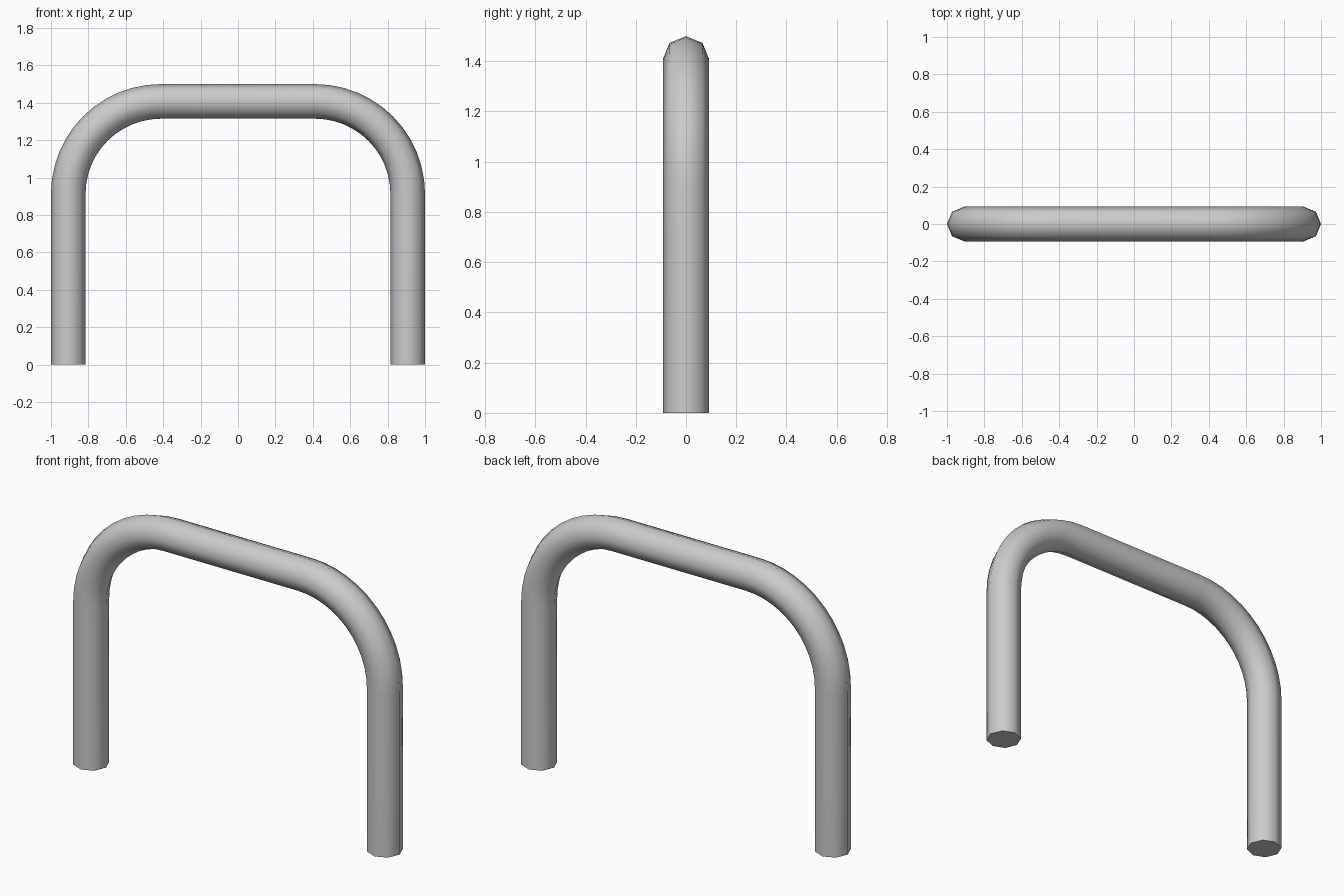
import bpy, bmesh
from math import sin, cos, pi
from mathutils import Vector

if "Cube" in bpy.data.objects:
    bpy.data.objects.remove(bpy.data.objects["Cube"])

R = 0.0925            # tube radius
SIDES = 8             # octagonal section
STEPS = 12            # segments per bend
BEND = 0.495          # bend radius on the centre line
X, TOP = 1 - R, 1.5 - R

# Centre line of the right half: point and outward direction of each ring
half = [(Vector((X, 0, 0)), Vector((1, 0, 0)))]
for i in range(STEPS + 1):
    a = pi / 2 * i / STEPS
    out = Vector((cos(a), 0, sin(a)))
    half.append((Vector((X - BEND, 0, TOP - BEND)) + out * BEND, out))

# Mirror to the left half
flip = lambda v: Vector((-v.x, v.y, v.z))
path = half + [(flip(p), flip(o)) for p, o in reversed(half)]

# Sweep the octagon along the path
bm = bmesh.new()
rings = []
for p, out in path:
    ring = []
    for k in range(SIDES):
        t = 2 * pi * k / SIDES
        ring.append(bm.verts.new(p + out * R * cos(t) + Vector((0, R * sin(t), 0))))
    rings.append(ring)
for a, b in zip(rings, rings[1:]):
    for k in range(SIDES):
        n = (k + 1) % SIDES
        bm.faces.new((a[k], a[n], b[n], b[k])).smooth = True

# Flat feet
bm.faces.new(rings[0])
bm.faces.new(rings[-1])
bmesh.ops.recalc_face_normals(bm, faces=bm.faces)

mesh = bpy.data.meshes.new("bent_tube_rail")
bm.to_mesh(mesh)
bm.free()
rail = bpy.data.objects.new("bent_tube_rail", mesh)
bpy.context.collection.objects.link(rail)

# Smooth tube with sharp cut ends
bpy.context.view_layer.objects.active = rail
rail.select_set(True)
bpy.ops.object.shade_smooth_by_angle(angle=pi / 3)
